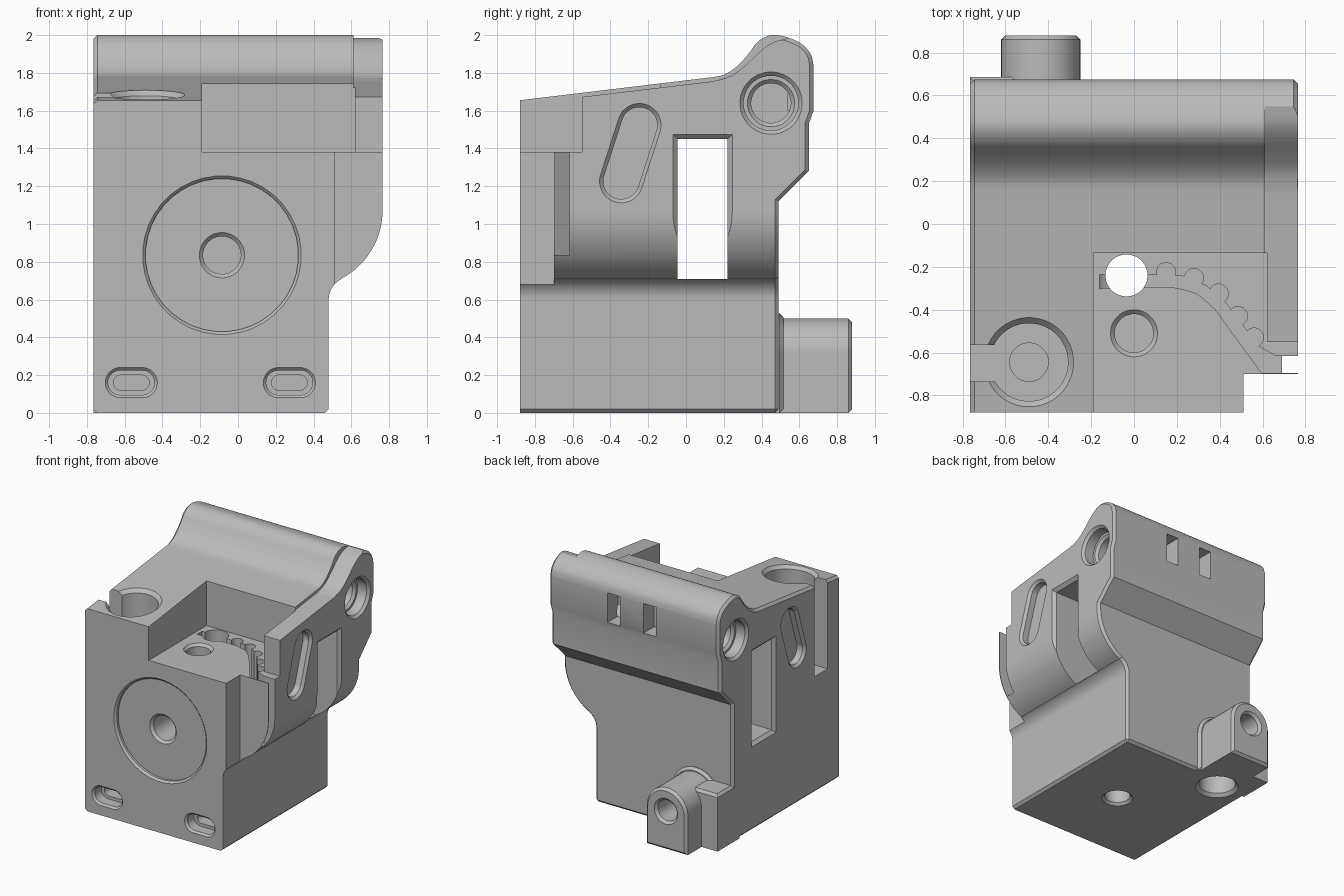
import bpy, bmesh, math
from mathutils import Vector

if "Cube" in bpy.data.objects:
    bpy.data.objects.remove(bpy.data.objects["Cube"], do_unlink=True)

grey = bpy.data.materials.new("light grey plastic")
grey.use_nodes = True
COLOUR = (0.5, 0.5, 0.5, 1)
grey.diffuse_color = COLOUR
grey.node_tree.nodes["Principled BSDF"].inputs["Base Color"].default_value = COLOUR


def loft(name, axis, pts_a, a, pts_b, b):
    """Solid between two matching outlines at a and b along an axis."""
    def place(p, t):
        u, v = p
        return {"x": (t, u, v), "y": (u, t, v), "z": (u, v, t)}[axis]
    bm = bmesh.new()
    lo = [bm.verts.new(place(p, a)) for p in pts_a]
    hi = [bm.verts.new(place(p, b)) for p in pts_b]
    bm.faces.new(lo)
    bm.faces.new(hi)
    for i in range(len(lo)):
        j = (i + 1) % len(lo)
        bm.faces.new((lo[i], lo[j], hi[j], hi[i]))
    bmesh.ops.recalc_face_normals(bm, faces=bm.faces)
    mesh = bpy.data.meshes.new(name)
    bm.to_mesh(mesh)
    bm.free()
    mesh.materials.append(grey)
    obj = bpy.data.objects.new(name, mesh)
    bpy.context.collection.objects.link(obj)
    return obj


def prism(name, axis, pts, a, b):
    return loft(name, axis, pts, a, pts, b)


def rect(u0, u1, v0, v1):
    return [(u0, v0), (u1, v0), (u1, v1), (u0, v1)]


def arc(c, r, start, end, n=12):
    angles = [math.radians(start + (end - start) * i / n) for i in range(n + 1)]
    return [(c[0] + r * math.cos(t), c[1] + r * math.sin(t)) for t in angles]


def capsule(c, r, half=(0, 0), n=40):
    """Circle, or a slot outline when half is not zero."""
    h = Vector(half)
    pts = []
    for i in range(n):
        t = 2 * math.pi * (i + 0.5) / n
        d = Vector((math.cos(t), math.sin(t)))
        shift = h if d.dot(h) > 0 else -h
        p = Vector(c) + d * r + shift
        pts.append((p.x, p.y))
    return pts


def spline(pts, n=4):
    """Smooth run through the points."""
    p = [Vector(q) for q in [pts[0]] + pts + [pts[-1]]]
    out = []
    for i in range(1, len(p) - 2):
        for k in range(n):
            t = k / n
            a, b, c, d = p[i - 1:i + 3]
            q = 0.5 * (2 * b + (c - a) * t + (2 * a - 5 * b + 4 * c - d) * t * t
                       + (3 * b - a - 3 * c + d) * t ** 3)
            out.append((q.x, q.y))
    return out + [tuple(pts[-1])]


def combine(obj, other, how="DIFFERENCE"):
    mod = obj.modifiers.new("cut", "BOOLEAN")
    mod.operation, mod.object, mod.solver = how, other, "EXACT"
    bpy.context.view_layer.objects.active = obj
    bpy.ops.object.modifier_apply(modifier=mod.name)
    bpy.data.objects.remove(other, do_unlink=True)


def chamfer(obj, rule, size=0.02):
    bm = bmesh.new()
    bm.from_mesh(obj.data)
    bmesh.ops.remove_doubles(bm, verts=bm.verts, dist=0.0005)
    edges = [e for e in bm.edges if len(e.link_faces) == 2
             and e.calc_face_angle() > 1.05
             and rule((e.verts[0].co + e.verts[1].co) / 2)]
    bmesh.ops.bevel(bm, geom=edges, offset=size, segments=1, affect="EDGES",
                    clamp_overlap=False)
    bm.to_mesh(obj.data)
    bm.free()


def hole(axis, c, r, start, end, half=(0, 0), c_size=0.02):
    """Round or slotted hole with a chamfered mouth."""
    s = math.copysign(1, end - start)
    combine(body, prism("hole", axis, capsule(c, r, half), start - s * 0.03, end))
    if c_size:
        combine(body, loft("mouth", axis, capsule(c, r + 2 * c_size, half), start - s * c_size,
                           capsule(c, r, half), start + s * c_size))


# Main body: side outline crossed with front outline
ridge = spline([(0.12, 1.775), (0.2, 1.79), (0.27, 1.835), (0.33, 1.9), (0.38, 1.965),
                (0.45, 2.0), (0.53, 1.99), (0.61, 1.955), (0.66, 1.9), (0.675, 1.84)])
side = [(-0.88, 0), (-0.88, 1.655)] + ridge + [
    (0.675, 1.6), (0.65, 1.53), (0.65, 1.28), (0.49, 1.12), (0.49, 0)]
front = [(-0.765, -1), (0.48, -1)] + arc((0.6, 0.6), 0.12, 180, 118, 8) \
    + arc((0.36, 1.07), 0.405, -63, 0, 14) + [(0.765, 3), (-0.765, 3)]
body = prism("main_body", "x", side, -1, 1)
combine(body, prism("front_outline", "y", front, -1, 1), "INTERSECT")
chamfer(body, lambda p: p.y > -0.87)

# Rear lug with arched top, base flare and side web
for name, r, y in (("lug", 0.185, 0.88), ("flare", 0.212, 0.515)):
    arch = [(-0.435 - r, 0)] + arc((-0.435, 0.315), r, 180, 0, 20) + [(-0.435 + r, 0)]
    part = prism(name, "y", arch, 0.4, y)
    chamfer(part, lambda p: p.y > y - 0.001)
    combine(body, part, "UNION")
web = prism("web", "x", rect(0.4, 0.685, 0, 0.46), -0.765, -0.5)
chamfer(web, lambda p: p.z > 0.45)
combine(body, web, "UNION")
hole("y", (-0.435, 0.315), 0.085, 0.88, 0.45)

# Lowered strip on the left end of the ridge
low = spline([(0.14, 1.755), (0.24, 1.785), (0.32, 1.845), (0.4, 1.92), (0.47, 1.965), (0.55, 1.985)])
combine(body, prism("strip", "x", [(-0.7, 1.655)] + low + [(0.56, 2.1), (-0.7, 2.1)], 0.612, 0.9))

# Open pocket in the top front, and the missing front corner
combine(body, prism("pocket", "z", [(-0.19, -1), (0.9, -1), (0.9, -0.55), (0.62, -0.55),
                                    (0.62, -0.135), (-0.19, -0.135)], 1.38, 2.2))
combine(body, prism("corner", "z", rect(0.51, 0.9, -1, -0.7), 0.5, 1.5))

# Toothed belt channel
lower = spline([(0.18, -0.295), (0.29, -0.325), (0.38, -0.4)])
upper = [(0.9, -0.62), (0.66, -0.615), (0.58, -0.57), (0.51, -0.475), (0.43, -0.37),
         (0.34, -0.29), (0.22, -0.24), (-0.16, -0.235)]
combine(body, prism("channel", "z", [(-0.16, -0.3)] + lower
                    + [(0.595, -0.695), (0.9, -0.695)] + upper, 0.835, 1.5))
for c in ((0.15, -0.225), (0.28, -0.252), (0.395, -0.325), (0.485, -0.43), (0.56, -0.53)):
    combine(body, prism("tooth_gap", "z", capsule(c, 0.045, n=16), 0.835, 1.5))

# Vertical holes: through hole, screw hole, wide bottom hole
hole("z", (-0.035, -0.24), 0.098, 1.38, -0.1, c_size=0)
hole("z", (-0.035, -0.24), 0.098, 0, 0.1)
hole("z", (0, -0.51), 0.09, 1.38, 1.05)
hole("z", (-0.51, 0.385), 0.14, 0, 0.4, c_size=0.025)

# Round well in the top front corner, open to the side
well = (-0.49, -0.645)
hole("z", well, 0.182, 2, 0.95, c_size=0)
hole("z", well, 0.09, 1.0, 0.85, c_size=0)
combine(body, prism("well_gap", "z", rect(-0.9, -0.55, -0.735, -0.565), 0.95, 2))
rim = loft("rim", "z", capsule(well, 0.18), 1.655, capsule(well, 0.225), 1.70)
for v in rim.data.vertices:
    v.co.z += 0.12 * (v.co.y - well[1])
combine(body, rim)

# Front round recess, centre bore and mounting slots
hole("y", (-0.085, 0.835), 0.405, -0.88, -0.845, c_size=0.015)
hole("y", (-0.085, 0.835), 0.1, -0.845, -0.1)
for x in (-0.565, 0.272):
    hole("y", (x, 0.16), 0.065, -0.88, -0.78, half=(0.058, 0), c_size=0.015)
    hole("y", (x, 0.16), 0.04, -0.8, -0.5, half=(0.055, 0), c_size=0)

# Through window with chamfered mouths
combine(body, prism("window", "x", rect(-0.045, 0.22, 0.71, 1.45), -1, 1))

# Features repeated on both sides
for s in (1, -1):
    x = 0.765 * s
    combine(body, loft("window_mouth", "x", rect(-0.09, 0.265, 0.665, 1.495), x + 0.02 * s,
                       rect(-0.045, 0.22, 0.71, 1.45), x - 0.025 * s))
    hole("x", (0.45, 1.64), 0.145, x, x - 0.1 * s)
    hole("x", (0.45, 1.64), 0.105, x - 0.1 * s, x - 0.6 * s)
    hole("x", (-0.295, 1.375), 0.095, x, x - 0.07 * s, half=(0.048, 0.148))

# Slots in the back of the ridge
for x in (0.18, -0.145):
    combine(body, prism("back_slot", "y", rect(x - 0.055, x + 0.055, 1.6, 1.84), 0.54, 0.8))

# Smooth curved walls, keep flat faces crisp
for o in bpy.context.selected_objects:
    o.select_set(False)
body.select_set(True)
bpy.context.view_layer.objects.active = body
bpy.ops.object.shade_smooth_by_angle(angle=math.radians(28))
weighted = body.modifiers.new("even shading", "WEIGHTED_NORMAL")
weighted.keep_sharp = True
